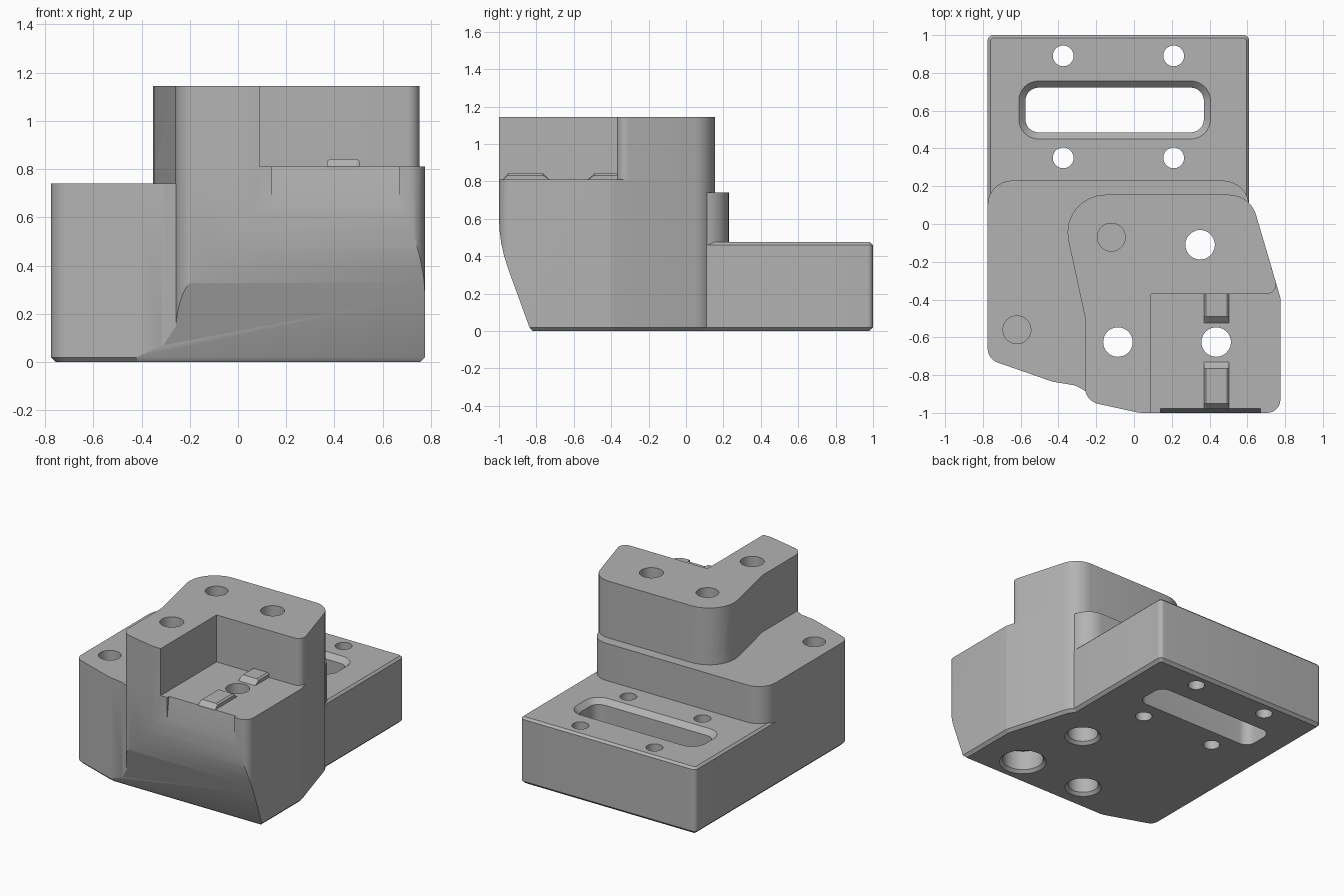
import bpy, bmesh, math
from mathutils import Vector

cube = bpy.data.objects.get("Cube")
if cube:
    bpy.data.objects.remove(cube, do_unlink=True)

grey = bpy.data.materials.new("plain grey")
grey.use_nodes = True
grey.diffuse_color = (0.45, 0.45, 0.45, 1)
grey.node_tree.nodes["Principled BSDF"].inputs["Base Color"].default_value = (0.45, 0.45, 0.45, 1)


def rounded(corners, steps=8):
    """Counter-clockwise outline with a fillet radius as third value of each corner."""
    pts = []
    for i, (x, y, r) in enumerate(corners):
        p = Vector((x, y))
        if r == 0:
            pts.append(p)
            continue
        a = (Vector(corners[i - 1][:2]) - p).normalized()
        b = (Vector(corners[(i + 1) % len(corners)][:2]) - p).normalized()
        half = a.angle(b) / 2
        centre = p + (a + b).normalized() * (r / math.sin(half))
        start = p + a * (r / math.tan(half)) - centre
        end = p + b * (r / math.tan(half)) - centre
        sweep = start.angle_signed(end)
        for k in range(steps + 1):
            t = -sweep * k / steps
            c, s = math.cos(t), math.sin(t)
            pts.append(centre + Vector((start.x * c - start.y * s, start.x * s + start.y * c)))
    return pts


def inset(pts, d):
    out = []
    for i, p in enumerate(pts):
        e1 = (p - pts[i - 1]).normalized()
        e2 = (pts[(i + 1) % len(pts)] - p).normalized()
        n1, n2 = Vector((-e1.y, e1.x)), Vector((-e2.y, e2.x))
        out.append(p + (n1 + n2) * (d / (1 + n1.dot(n2))))
    return out


def circle(x, y, r, n=40):
    return [Vector((x + r * math.cos(2 * math.pi * i / n), y + r * math.sin(2 * math.pi * i / n)))
            for i in range(n)]


def loft(name, layers, sideways=False):
    """Stack outlines along z, or along x when sideways."""
    bm = bmesh.new()
    rings = [[bm.verts.new((h, p[0], p[1]) if sideways else (p[0], p[1], h)) for p in pts]
             for pts, h in layers]
    n = len(rings[0])
    bm.faces.new(rings[0][::-1])
    bm.faces.new(rings[-1])
    for lo, hi in zip(rings, rings[1:]):
        for i in range(n):
            j = (i + 1) % n
            bm.faces.new((lo[i], lo[j], hi[j], hi[i]))
    bmesh.ops.recalc_face_normals(bm, faces=bm.faces)
    mesh = bpy.data.meshes.new(name)
    bm.to_mesh(mesh)
    bm.free()
    mesh.materials.append(grey)
    ob = bpy.data.objects.new(name, mesh)
    bpy.context.collection.objects.link(ob)
    return ob


def activate(ob):
    bpy.ops.object.select_all(action='DESELECT')
    ob.select_set(True)
    bpy.context.view_layer.objects.active = ob


def combine(target, other, operation):
    activate(target)
    mod = target.modifiers.new("combine", 'BOOLEAN')
    mod.operation, mod.object, mod.solver = operation, other, 'EXACT'
    bpy.ops.object.modifier_apply(modifier=mod.name)
    bpy.data.objects.remove(other, do_unlink=True)


def chamfered(name, outline, top, top_chamfer=0):
    layers = [(inset(outline, 0.02), 0), (outline, 0.02)]
    if top_chamfer:
        layers += [(outline, top - top_chamfer), (inset(outline, top_chamfer), top)]
    else:
        layers.append((outline, top))
    return loft(name, layers)


# Lower tower, whose right front part ends in an open floor
body = chamfered("mounting_block", rounded([
    (-0.26, -0.937, 0.09), (0.03, -1, 0.15), (0.775, -1, 0.07), (0.775, -0.39, 0.05),
    (0.615, 0.155, 0.15), (-0.40, 0.155, 0.2), (-0.26, -0.49, 0.05)]), 0.81)

# Middle body beside and behind the tower
combine(body, chamfered("middle_body", rounded([
    (-0.775, -0.715, 0.08), (-0.43, -0.835, 0.1), (-0.31, -0.855, 0.05), (-0.2, -0.915, 0),
    (0.3, -0.7, 0), (0.61, -0.3, 0), (0.61, 0.23, 0.14), (-0.775, 0.23, 0.13)]), 0.74), 'UNION')

# Rear plate
combine(body, chamfered("rear_plate", rounded([
    (-0.775, -0.2, 0), (0.61, -0.2, 0), (0.61, 1, 0.03), (-0.775, 1, 0.03)]), 0.475, 0.015), 'UNION')

# L-shaped upper tower
combine(body, loft("upper_tower", [(rounded([
    (-0.26, -0.937, 0.09), (0.03, -1, 0.15), (0.09, -1, 0), (0.09, -0.37, 0), (0.769, -0.37, 0.05),
    (0.615, 0.155, 0.15), (-0.40, 0.155, 0.2), (-0.26, -0.49, 0.05)]), h) for h in (0.8, 1.145)]), 'UNION')

# Curved undercut along the front
under = [(-0.81, -0.1), (-0.82, 0), (-0.837, 0.02), (-0.95, 0.33), (-0.972, 0.4), (-0.988, 0.47),
         (-0.997, 0.54), (-1.0, 0.6), (-1.2, 0.6), (-1.2, -0.1)]
combine(body, loft("undercut", [(under, -1), (under, 1)], True), 'DIFFERENCE')

# Slight lean at the top of the front face
lean = [(-1.1, 0.65), (-1.0, 0.65), (-0.976, 0.82), (-1.1, 0.82)]
combine(body, loft("front_lean", [(lean, 0.14), (lean, 0.67)], True), 'DIFFERENCE')

# Slot in the rear plate, with chamfered rim
slot = rounded([(-0.575, 0.485, 0.07), (0.37, 0.485, 0.07), (0.37, 0.722, 0.07), (-0.575, 0.722, 0.07)])
combine(body, loft("slot", [(slot, -0.1), (slot, 0.44), (inset(slot, -0.036), 0.476),
                            (inset(slot, -0.036), 0.6)]), 'DIFFERENCE')

# Four screw holes around the slot
for x in (-0.375, 0.21):
    for y in (0.35, 0.89):
        combine(body, loft("screw_hole", [(circle(x, y, 0.055), h) for h in (-0.1, 0.6)]), 'DIFFERENCE')

# Through holes with counterbores opening below
for x, y, bore, depth in ((-0.085, -0.625, 0.1, 0.4), (0.35, -0.11, 0.1, 0.4), (0.435, -0.625, 0.135, 0.16)):
    rim = circle(x, y, bore + 0.02)
    wide = circle(x, y, bore)
    shaft = circle(x, y, 0.078)
    combine(body, loft("bolt_hole", [(rim, -0.1), (rim, 0), (wide, 0.02), (wide, depth),
                                     (shaft, depth), (shaft, 1.3)]), 'DIFFERENCE')

# Blind holes from above
for x, y, top in ((-0.12, -0.07, 1.145), (-0.62, -0.56, 0.74)):
    combine(body, loft("blind_hole", [(circle(x, y, 0.074), h) for h in (top - 0.4, top + 0.1)]), 'DIFFERENCE')

activate(body)
bpy.ops.object.shade_smooth_by_angle(angle=math.radians(25))

# Locating tabs on the open floor
tabs = {
    "front_locating_tab": [(-0.98, 0.8), (-0.98, 0.81), (-0.95, 0.843), (-0.765, 0.843), (-0.73, 0.81), (-0.73, 0.8)],
    "rear_locating_tab": [(-0.525, 0.8), (-0.525, 0.81), (-0.49, 0.843), (-0.36, 0.843), (-0.36, 0.8)],
}
for name, side in tabs.items():
    low = [(y, min(z, 0.833)) for y, z in side]
    loft(name, [(low, 0.37), (side, 0.382), (side, 0.492), (low, 0.504)], True)
